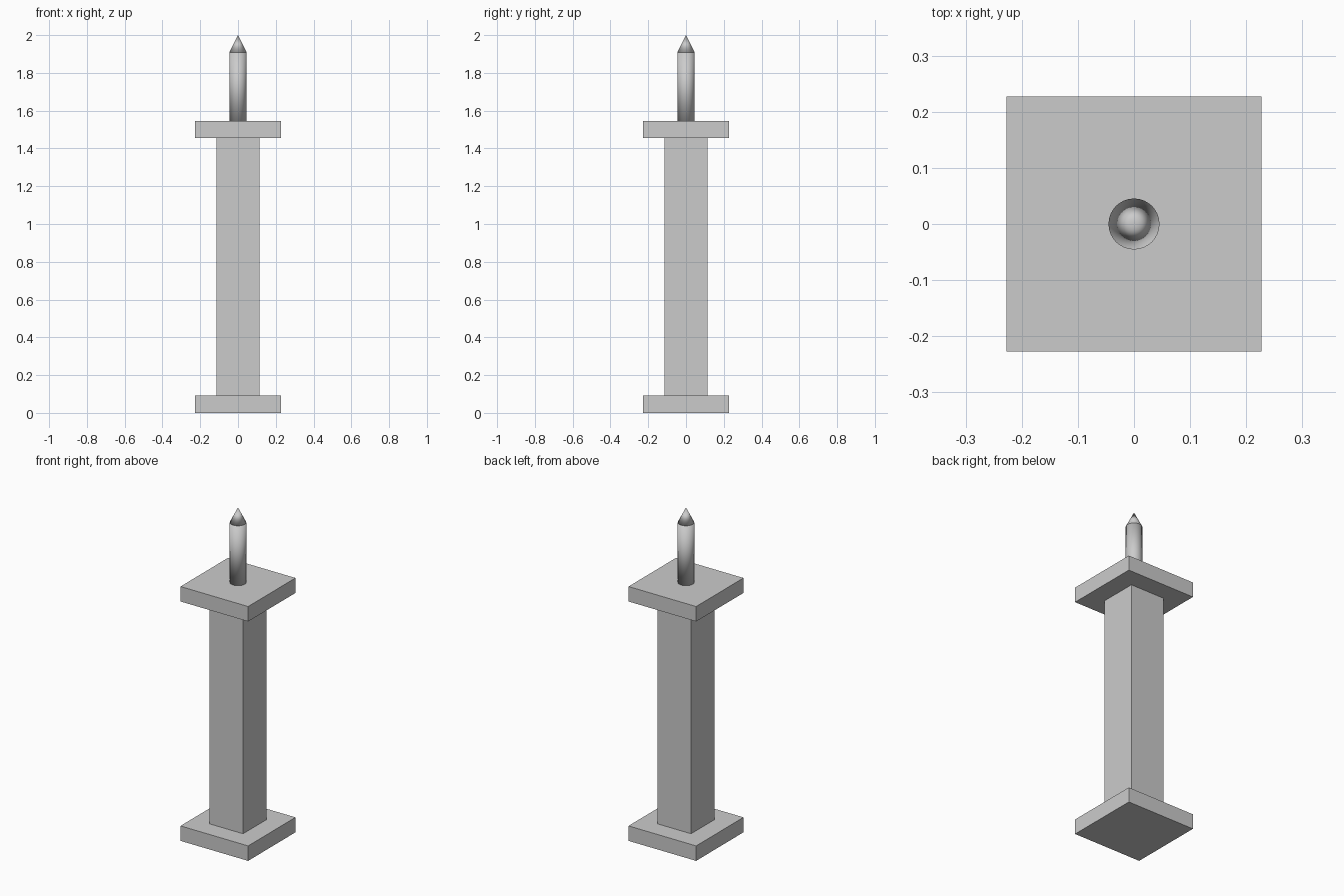
import bpy

if "Cube" in bpy.data.objects:
    bpy.data.objects.remove(bpy.data.objects["Cube"])

U = 1 / 11  # module: plate thickness


def block(name, width, z0, z1):
    bpy.ops.mesh.primitive_cube_add(size=1, location=(0, 0, (z0 + z1) / 2))
    ob = bpy.context.object
    ob.name = name
    ob.scale = (width, width, z1 - z0)
    bpy.ops.object.transform_apply(location=False, rotation=False, scale=True)


def round_part(name, r_bottom, r_top, z0, z1):
    bpy.ops.mesh.primitive_cone_add(vertices=32, radius1=r_bottom, radius2=r_top,
                                    depth=z1 - z0, location=(0, 0, (z0 + z1) / 2))
    bpy.context.object.name = name
    bpy.ops.object.shade_smooth()  # smooth all over, caps included


# Square post between two wider plates
block("base_plate", 5 * U, 0, U)
block("post", 2.5 * U, U, 16 * U)
block("top_plate", 5 * U, 16 * U, 17 * U)

# Round rod with pointed tip
round_part("rod", U / 2, U / 2, 17 * U, 21 * U)
round_part("rod_tip", U / 2, 0, 21 * U, 22 * U)
